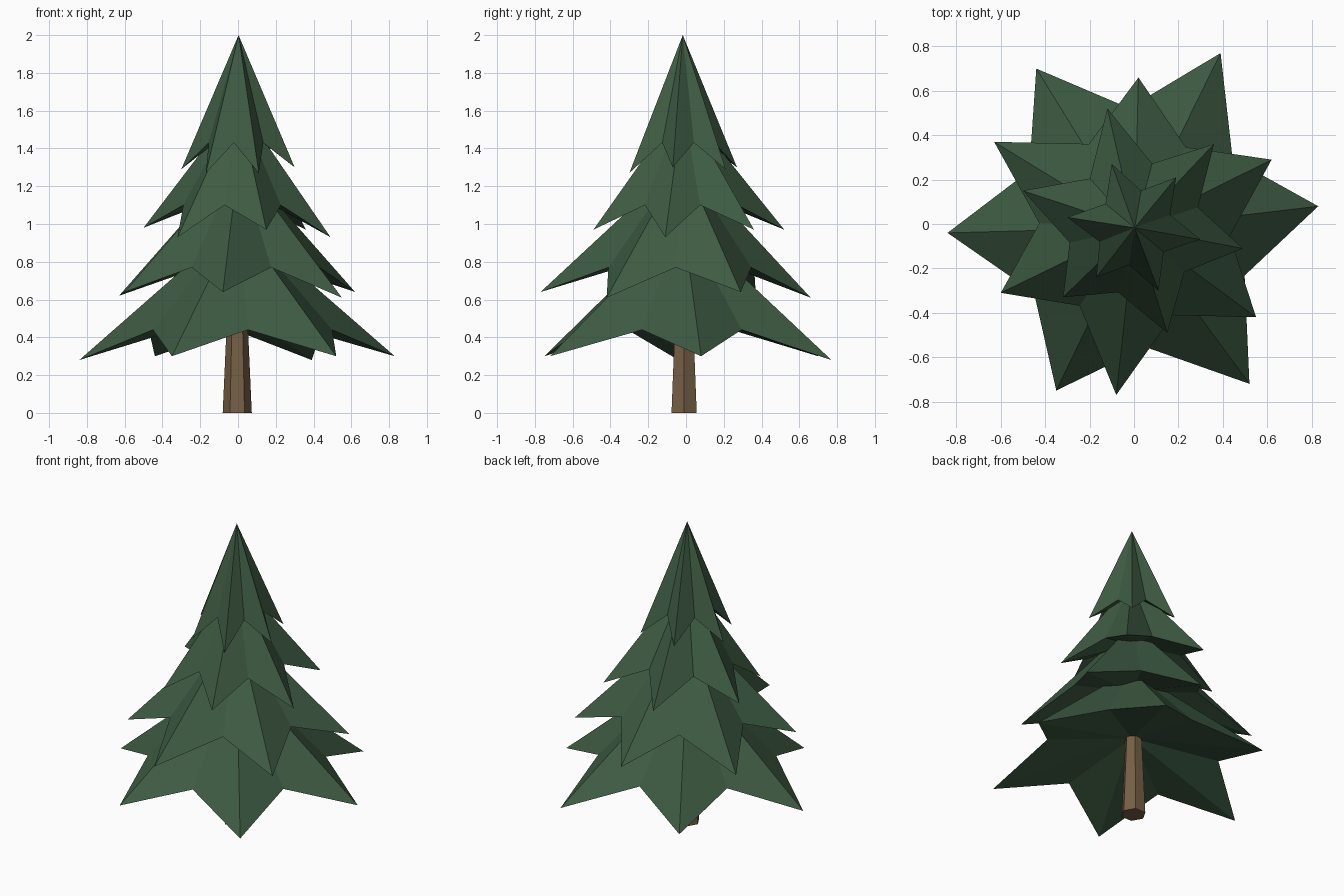
import bpy
import bmesh
from mathutils import Vector

default_cube = bpy.data.objects.get("Cube")
if default_cube:
    bpy.data.objects.remove(default_cube, do_unlink=True)


def make_material(name, color):
    material = bpy.data.materials.new(name)
    material.use_nodes = True
    material.diffuse_color = color
    shader = next(n for n in material.node_tree.nodes if n.type == "BSDF_PRINCIPLED")
    shader.inputs["Base Color"].default_value = color
    shader.inputs["Roughness"].default_value = 0.9
    return material


def add_object(name, bm, material):
    """Turn a bmesh into a flat shaded object with one material."""
    bmesh.ops.recalc_face_normals(bm, faces=bm.faces)
    mesh = bpy.data.meshes.new(name)
    bm.to_mesh(mesh)
    bm.free()
    mesh.materials.append(material)
    obj = bpy.data.objects.new(name, mesh)
    bpy.context.collection.objects.link(obj)
    return obj


def add_branch_tier(name, tips, apex_height, notch_height, notch_radius, material):
    """Star shaped cone: drooping tips, raised notches and a hollow underside."""
    axis = Vector((0.003, -0.017, 0))
    bm = bmesh.new()
    rim = []
    for i, tip in enumerate(tips):
        rim.append(bm.verts.new(tip))
        # notch halfway between this tip and the next one
        here = Vector(tip) - axis
        after = Vector(tips[(i + 1) % len(tips)]) - axis
        here.z = after.z = 0
        direction = (here.normalized() + after.normalized()).normalized()
        notch = axis + direction * notch_radius
        notch.z = notch_height
        rim.append(bm.verts.new(notch))
    top = bm.verts.new((axis.x, axis.y, apex_height))
    under = bm.verts.new((axis.x, axis.y, notch_height + 0.1))
    for i, corner in enumerate(rim):
        following = rim[(i + 1) % len(rim)]
        bm.faces.new((corner, following, top))
        bm.faces.new((following, corner, under))
    return add_object(name, bm, material)


def add_trunk(name, base_radius, top_radius, height, material):
    """Tapered six sided post standing on the ground."""
    bm = bmesh.new()
    bmesh.ops.create_cone(bm, cap_ends=True, segments=6, radius1=base_radius,
                          radius2=top_radius, depth=height)
    # put a corner on the x axis on both sides
    corner = max(bm.verts, key=lambda v: v.co.x)
    if abs(corner.co.y) > base_radius / 4:
        for v in bm.verts:
            v.co.x, v.co.y = v.co.y, -v.co.x
    bmesh.ops.translate(bm, verts=bm.verts, vec=(-0.004, -0.01, height / 2))
    return add_object(name, bm, material)


needle_green = make_material("needle green", (0.048, 0.105, 0.056, 1))
bark_brown = make_material("bark brown", (0.18, 0.115, 0.06, 1))

# trunk
add_trunk("trunk", 0.077, 0.05, 0.6, bark_brown)

# foliage, from the widest tier up to the crown
add_branch_tier("bottom_branches", [
    (0.83, 0.08, 0.3), (0.39, 0.77, 0.28), (-0.44, 0.7, 0.3),
    (-0.84, -0.04, 0.28), (-0.35, -0.75, 0.3), (0.52, -0.72, 0.3),
], apex_height=1.02, notch_height=0.44, notch_radius=0.54, material=needle_green)

add_branch_tier("lower_middle_branches", [
    (0.62, 0.29, 0.64), (0.02, 0.66, 0.61), (-0.63, 0.37, 0.62),
    (-0.6, -0.31, 0.64), (-0.08, -0.77, 0.64), (0.55, -0.42, 0.61),
], apex_height=1.34, notch_height=0.77, notch_radius=0.43, material=needle_green)

add_branch_tier("upper_middle_branches", [
    (0.36, 0.36, 0.97), (-0.12, 0.52, 0.97), (-0.5, 0.15, 0.98),
    (-0.32, -0.33, 0.93), (0.15, -0.49, 0.97), (0.49, -0.11, 0.93),
], apex_height=1.64, notch_height=1.1, notch_radius=0.3, material=needle_green)

add_branch_tier("crown", [
    (0.19, 0.21, 1.29), (-0.1, 0.27, 1.3), (-0.3, 0.03, 1.29),
    (-0.17, -0.24, 1.27), (0.11, -0.3, 1.27), (0.3, -0.07, 1.3),
], apex_height=2, notch_height=1.43, notch_radius=0.17, material=needle_green)
